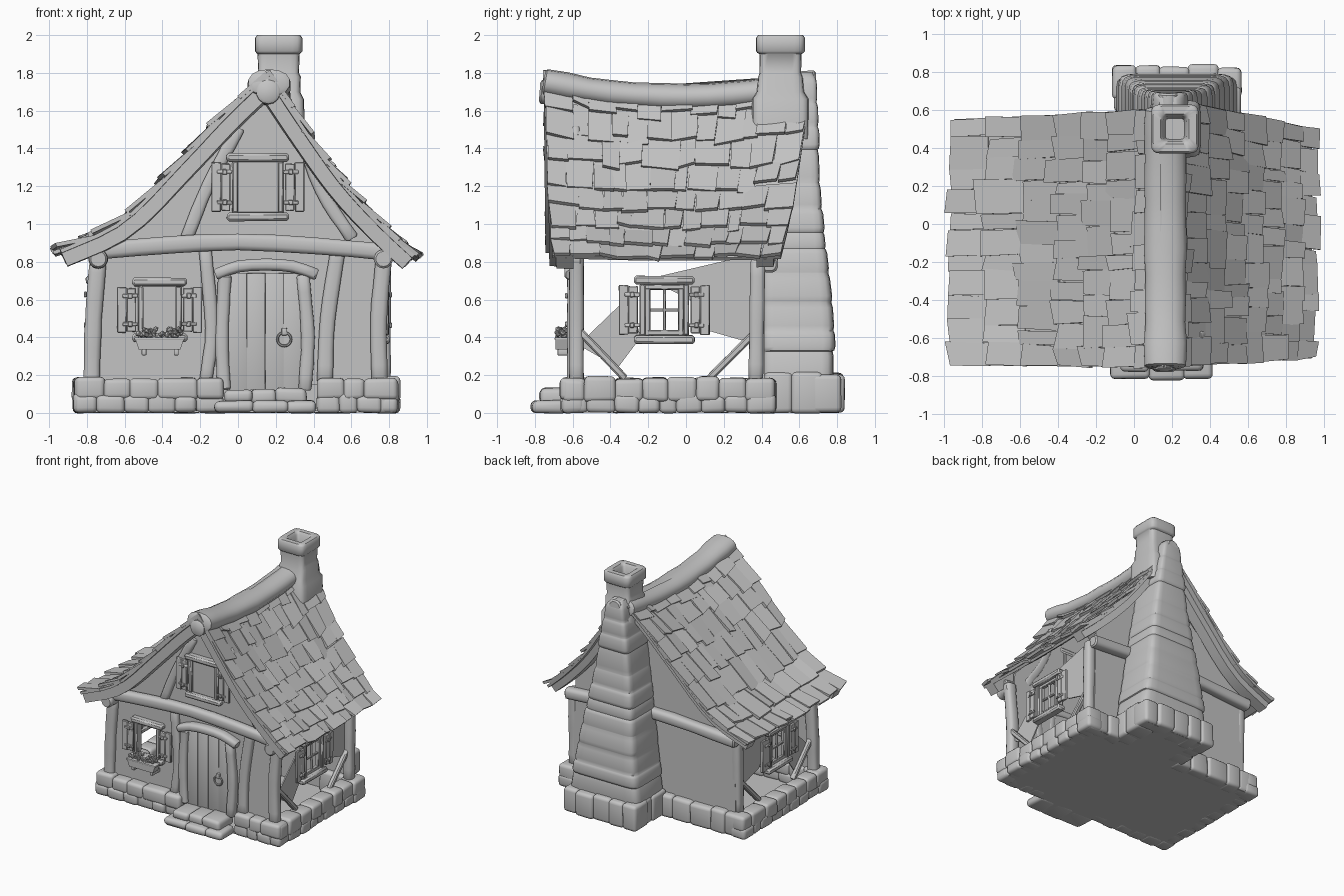
import bpy, bmesh, math, random
from mathutils import Vector, Matrix

if "Cube" in bpy.data.objects:
    bpy.data.objects.remove(bpy.data.objects["Cube"])

random.seed(4)
R = random.uniform
MAT = bpy.data.materials.new("plain_grey")
MAT.diffuse_color = (0.55, 0.55, 0.55, 1)
MAT.use_nodes = True
MAT.node_tree.nodes["Principled BSDF"].inputs["Base Color"].default_value = MAT.diffuse_color


def finish(bm, name, angle=40):
    bmesh.ops.recalc_face_normals(bm, faces=bm.faces)
    me = bpy.data.meshes.new(name)
    bm.to_mesh(me)
    bm.free()
    me.materials.append(MAT)
    me.shade_smooth()
    me.set_sharp_from_angle(angle=math.radians(angle))
    ob = bpy.data.objects.new(name, me)
    bpy.context.collection.objects.link(ob)


def box(bm, lo, hi, bevel=0.0, jit=0.0, mat=Matrix(), seg=2):
    lo, hi = Vector(lo), Vector(hi)
    m = Matrix.Translation((lo + hi) / 2) @ Matrix.Diagonal((*(hi - lo), 1))
    vs = bmesh.ops.create_cube(bm, size=1, matrix=mat @ m)["verts"]
    for v in vs:
        v.co += Vector((R(-jit, jit), R(-jit, jit), R(-jit, jit)))
    if bevel:
        es = list({e for v in vs for e in v.link_edges})
        bmesh.ops.bevel(bm, geom=es, offset=bevel, segments=seg, profile=0.5, affect='EDGES')


def loft(bm, rings):
    vr = [[bm.verts.new(p) for p in r] for r in rings]
    n = len(vr[0])
    for a, b in zip(vr, vr[1:]):
        for i in range(n):
            bm.faces.new((a[i], a[(i + 1) % n], b[(i + 1) % n], b[i]))
    bm.faces.new(vr[0])
    bm.faces.new(vr[-1])


def curve(pts, t):
    """Smooth curve through points, t from 0 to 1."""
    p = [Vector(q) for q in pts]
    p = [2 * p[0] - p[1]] + p + [2 * p[-1] - p[-2]]
    n = len(p) - 3
    i = min(int(max(t, 0) * n), n - 1)
    u = t * n - i
    a, b, c, d = p[i:i + 4]
    return 0.5 * (2 * b + (c - a) * u + (2 * a - 5 * b + 4 * c - d) * u * u + (3 * b - a - 3 * c + d) * u ** 3)


def section(n, power):
    out = []
    for k in range(n):
        a = 2 * math.pi * (k + 0.5) / n
        c, s = math.cos(a), math.sin(a)
        out.append((math.copysign(abs(c) ** power, c), math.copysign(abs(s) ** power, s)))
    return out


def log(bm, pts, rw, rd=None, n=12, power=0.65, steps=8):
    """Bent log with slightly rounded ends."""
    rd = rd or rw
    ts = [0, 0] + [k / steps for k in range(1, steps)] + [1, 1]
    rings = []
    for i, t in enumerate(ts):
        c = curve(pts, t)
        d = (curve(pts, min(t + .02, 1)) - curve(pts, max(t - .02, 0))).normalized()
        ref = Vector((0, 0, 1)) if abs(d.y) > 0.8 else Vector((0, 1, 0))
        u = d.cross(ref).normalized()
        w = u.cross(d)
        k = 0.8 if i in (0, len(ts) - 1) else R(0.95, 1.05)
        if k == 0.8:
            c = c + d * (-0.01 if i == 0 else 0.01)
        rings.append([c + u * rw * k * x + w * rd * k * y for x, y in section(n, power)])
    loft(bm, rings)


def prism(bm, pts, axis, a, b):
    """Extrude a flat outline along x (0), y (1) or z (2)."""
    def put(p, h):
        q = list(p)
        q.insert(axis, h)
        return q
    loft(bm, [[put(p, a) for p in pts], [put(p, b) for p in pts]])


# ---- roof shape: side -1 left, +1 right; t runs from ridge to eave
PROF = {-1: [(.16, 1.81), (-.07, 1.59), (-.31, 1.335), (-.62, 1.025), (-.965, .86)],
        1: [(.16, 1.81), (.36, 1.51), (.56, 1.23), (.76, 1.01), (.95, .83)]}


def sag(y):
    return -0.08 * max(0, 1 - ((y + .03) / .72) ** 2)


def roof(side, t, y, off=0.0):
    p = curve(PROF[side], t)
    d = curve(PROF[side], t + .02) - curve(PROF[side], t - .02)
    nrm = Vector((-d.y, d.x)).normalized() * side
    p = p + nrm * off
    return Vector((p.x, y, p.y + sag(y) * (1 - .8 * t)))


def y_front(s, t):
    return -.755 + (.05 if s > 0 else .012) * t


def y_back(s, t):
    return .67 - .17 * t if s > 0 else .61 - .06 * t


def strip(bm, s, ya, yb, top, bot, n=14):
    """Curved slab under the roof surface, between two y limits."""
    rings = []
    for k in range(n + 1):
        t = k / n * .985
        a, b = ya(s, t), yb(s, t)
        ys = [a + (b - a) * j / 6 for j in range(7)]
        rings.append([roof(s, t, y, top) for y in ys] + [roof(s, t, y, bot) for y in reversed(ys)])
    loft(bm, rings)


for s, side, rows in ((-1, "left", 7), (1, "right", 8)):
    bm = bmesh.new()
    strip(bm, s, y_front, y_back, -.004, -.025)
    finish(bm, side + "_roof_deck")
    # warped shingles with uneven edges
    bm = bmesh.new()
    for i in range(rows):
        n = random.choice((10, 11, 12))
        cuts = [(j + (R(-.28, .28) if 0 < j < n else 0)) / n for j in range(n + 1)]
        for a, b in zip(cuts, cuts[1:]):
            t0, t1 = i / rows, (i + 1.15) / rows + R(-.025, .02)
            if i == rows - 1:
                t1 = 1.0 + R(-.012, .006)
            vs = []
            for t, lift in ((t0, 0), (t1, R(.012, .03))):
                for f in (a, b):
                    y = y_front(s, t) + (y_back(s, t) - y_front(s, t)) * f + R(-.008, .008)
                    tt = t + (R(-.012, .012) if lift else 0)
                    l = lift + R(-.008, .012)
                    vs.append((roof(s, tt, y, l), roof(s, tt, y, l - .022)))
            top, low = [v[0] for v in vs], [v[1] for v in vs]
            loft(bm, [[top[0], top[1], top[3], top[2]], [low[0], low[1], low[3], low[2]]])
    finish(bm, side + "_shingles", 30)
    # rafters at both gable ends
    bm = bmesh.new()
    strip(bm, s, lambda s, t: y_front(s, t) + .02, lambda s, t: y_front(s, t) + .11, -.02, -.10)
    strip(bm, s, lambda s, t: y_back(s, t) - .13, lambda s, t: y_back(s, t) - .04, -.02, -.08)
    finish(bm, side + "_rafters")

# ridge cap and ridge pole
bm = bmesh.new()
log(bm, [(.165, y, 1.75 + sag(y)) for y in (-.745, -.4, 0, .35, .6)], .112, .072, 14, .9, 12)
log(bm, [(.16, -.765, 1.70), (.16, -.5, 1.68)], .062, .062, 14, 1)
log(bm, [(.18, .45, 1.74), (.18, .68, 1.755)], .06, .06, 12, 1)
finish(bm, "ridge_pole")


# ---- walls
def gable(z0, y):
    pts = []
    for s, order in ((-1, range(20, -1, -1)), (1, range(1, 21))):
        for k in order:
            p = roof(s, k / 20, y, -.04)
            if -.75 < p.x < .75:
                pts.append((p.x, p.z))
    return [(-.75, z0)] + pts + [(.75, z0)]


bm = bmesh.new()
prism(bm, gable(.68, -.58), 1, -.58, -.565)
for x0, x1, z0, z1 in ((-.75, -.52, .15, .68), (-.30, .75, .15, .68), (-.52, -.30, .15, .42)):
    box(bm, (x0, -.58, z0), (x1, -.565, z1))
finish(bm, "front_wall")
bm = bmesh.new()
prism(bm, gable(.15, .42), 1, .40, .415)
finish(bm, "back_wall")
bm = bmesh.new()
for x in (-.75, .74):
    prism(bm, [(-.57, .36), (-.3, .62), (-.24, .4), (-.36, .24)], 0, x, x + .01)
    prism(bm, [(-.2, .71), (.27, .82), (.38, .82), (.38, .36), (.1, .44), (.02, .6)], 0, x, x + .01)
finish(bm, "side_walls")

# ---- timber frame
bm = bmesh.new()
log(bm, [(-.72, -.61, .86), (-.35, -.61, .89), (0, -.61, .905), (.4, -.61, .885), (.8, -.61, .85)], .045, .04)
log(bm, [(-.77, .44, .79), (0, .44, .83), (.78, .44, .79)], .045)
for x in (-.74, .77):
    log(bm, [(x, -.68, .815), (x, -.56, .815)], .05, .05, 14, 1)
    log(bm, [(x, .37, .18), (x, .38, .8)], .04)
log(bm, [(-.775, -.58, .17), (-.765, -.58, .5), (-.74, -.58, .82)], .045, .04)
log(bm, [(.75, -.58, .17), (.745, -.58, .5), (.775, -.58, .85)], .045, .04)
log(bm, [(-.17, -.59, .17), (-.14, -.59, .45), (-.175, -.59, .88)], .035, .03)
log(bm, [(.46, -.59, .17), (.475, -.59, .5), (.535, -.59, .9)], .042, .03)
log(bm, [(-.27, -.585, .93), (-.16, -.585, 1.2), (0, -.585, 1.5)], .035, .025)
log(bm, [(.6, -.585, .93), (.44, -.585, 1.18), (.33, -.585, 1.5)], .035, .025)
for x in (-.76, .76):
    log(bm, [(x, -.56, .43), (x, -.33, .19)], .022, .02, 8)
    log(bm, [(x, .35, .41), (x, .13, .19)], .022, .02, 8)
finish(bm, "timber_frame")

# ---- door, frame and ring handle
bm = bmesh.new()
for k in range(4):
    box(bm, (-.05 + .097 * k, -.6, .12), (.047 + .097 * k, -.57, .74), .002, .001)
finish(bm, "door")
bm = bmesh.new()
log(bm, [(-.075, -.595, .13), (-.085, -.595, .4), (-.07, -.595, .72)], .036, .035)
log(bm, [(.355, -.595, .13), (.37, -.595, .4), (.345, -.595, .72)], .036, .035)
log(bm, [(-.11, -.6, .735), (0, -.6, .775), (.15, -.6, .785), (.29, -.6, .775), (.41, -.6, .735)], .032, .045)
finish(bm, "door_frame")
bm = bmesh.new()
log(bm, [(.245 + .036 * math.sin(a * math.pi / 6), -.612, .39 + .036 * math.cos(a * math.pi / 6))
         for a in range(13)], .007, .007, 8, 1, 20)
box(bm, (.23, -.622, .41), (.26, -.595, .45), .006)
finish(bm, "door_ring")


# ---- windows: local x along the wall, -y outward
def window(name, loc, rot, w, h, style):
    bm = bmesh.new()
    m = Matrix.Translation(loc) @ Matrix.Rotation(rot, 4, 'Z')

    def b(u0, v0, u1, v1, d0, d1, bev=.006):
        box(bm, (u0, -d1, v0), (u1, -d0, v1), bev, .002, m, 1)
    b(-w - .03, h, w + .03, h + .045, -.03, .045, .012)
    b(-w - .03, -h - .045, w + .03, -h, -.03, .045, .012)
    for s in (-1, 1):
        b(min(s * w, s * (w - .03)), -h, max(s * w, s * (w - .03)), h, -.03, .03)
        for k in range(2):
            u = s * (w + .035 + .05 * k)
            b(u - .025, -h + .01 - .006 * k, u + .025, h - .01 + .006 * k, .015, .037, .004)
        for v in (-.6 * h, .6 * h):
            u = s * (w + .04)
            b(u - .04, v - .01, u + .04, v + .01, .035, .044, .003)
            b(u - .012, v - .014, u + .012, v + .014, .04, .055, .004)
    if style == "closed":
        b(-w, -h, w, h, -.02, .012, .003)
    elif style == "casement":
        for s in (-1, 1):
            b(s * (w - .042) - .014, -h, s * (w - .042) + .014, h, -.015, .015, .004)
            b(-w, s * (h - .014) - .014, w, s * (h - .014) + .014, -.015, .015, .004)
        b(-.007, -h, .007, h, -.01, .01, .003)
        b(-w, -.007, w, .007, -.01, .01, .003)
    finish(bm, name)


window("gable_window", (.105, -.585, 1.195), 0, .135, .135, "closed")
window("front_window", (-.415, -.585, .545), 0, .115, .125, "open")
window("right_window", (.76, -.115, .545), math.pi / 2, .13, .135, "casement")
window("left_window", (-.76, -.115, .545), -math.pi / 2, .13, .135, "casement")

# ---- flower box
bm = bmesh.new()
prism(bm, [(-.525, .335), (-.305, .335), (-.285, .395), (-.545, .395)], 1, -.69, -.62)
box(bm, (-.55, -.695, .385), (-.28, -.61, .4), .004)
for x in (-.51, -.34):
    box(bm, (x, -.68, .305), (x + .025, -.58, .337), .004)
finish(bm, "flower_box")
bm = bmesh.new()
for k in range(70):
    c = Vector((R(-.53, -.3), R(-.685, -.625), R(.395, .445)))
    bmesh.ops.create_icosphere(bm, subdivisions=1, radius=R(.01, .017), matrix=Matrix.Translation(c))
finish(bm, "flowers")


# ---- stone footing
def stones(bm, axis, a, b, c0, c1, z0, z1, n):
    cuts = [a + (b - a) * (k + (R(-.22, .22) if 0 < k < n else 0)) / n for k in range(n + 1)]
    for p, q in zip(cuts, cuts[1:]):
        e, g = R(-.01, .008), R(-.012, .005)
        p, q = p - .004, q + .004
        lo, hi = ((p, c0 + e, z0), (q, c1 - e, z1 + g)) if axis == 0 else ((c0 + e, p, z0), (c1 - e, q, z1 + g))
        box(bm, lo, hi, .026, .004, seg=3)


bm = bmesh.new()
for a, b, n in ((-.86, -.08, 5), (.42, .84, 3)):
    stones(bm, 0, a, b, -.66, -.54, .07, .19, n)
    stones(bm, 0, a, b, -.66, -.54, 0, .10, n + 1)
for x0, x1 in ((-.87, -.74), (.72, .85)):
    stones(bm, 1, -.65, .47, x0, x1, .06, .19, 8)
    stones(bm, 1, -.65, .47, x0, x1, 0, .10, 9)
stones(bm, 0, -.85, -.05, .36, .47, 0, .19, 5)
stones(bm, 0, .5, .84, .36, .47, 0, .19, 2)
finish(bm, "stone_footing", 60)
bm = bmesh.new()
box(bm, (-.84, -.64, .002), (.82, .45, .012))
box(bm, (-.1, -.8, .002), (.39, -.64, .012))
finish(bm, "floor")
bm = bmesh.new()
stones(bm, 0, -.12, .41, -.82, -.62, 0, .065, 3)
stones(bm, 0, -.07, .36, -.77, -.57, .05, .13, 3)
finish(bm, "door_steps", 60)

# ---- chimney
bm = bmesh.new()
stones(bm, 0, -.11, .56, .66, .83, 0, .21, 5)
for x0, x1 in ((-.11, .06), (.39, .56)):
    stones(bm, 1, .42, .72, x0, x1, 0, .21, 2)
box(bm, (-.08, .4, .002), (.53, .8, .19))
finish(bm, "chimney_footing", 60)


def ring(cx, cy, rx, ry, z, power=.3):
    return [(cx + rx * x, cy + ry * y, z) for x, y in section(20, power)]


# shallow uneven courses that lean in towards the ridge
BACK = [(.785, 0), (.78, 0), (.745, 0), (.715, 0), (.70, 0), (.69, 0)]
bm = bmesh.new()
rings, n = [], 12
cuts = [(i + (R(-.25, .25) if 0 < i < n else 0)) / n for i in range(n + 1)]
for a, b in zip(cuts, cuts[1:]):
    grow = R(-.005, .007)
    for f, g in ((.02, -.005), (.2, 0), (.8, 0), (.98, -.005)):
        t = a + (b - a) * f
        yb = curve(BACK, t).x + g + grow
        hw = .325 - .245 * t + g + grow
        rings.append(ring(.225 - .04 * t, (yb + .40) / 2, hw, (yb - .40) / 2, .18 + 1.59 * t, .22))
rings.append(ring(.182, .54, .05, .13, 1.805, .4))
loft(bm, rings)
finish(bm, "chimney_breast", 50)
bm = bmesh.new()
loft(bm, [ring(.215, .5, a, b, z) for a, b, z in (
    (.14, .15, 1.45), (.135, .15, 1.66), (.115, .125, 1.70), (.118, .118, 1.78), (.108, .11, 1.80),
    (.112, .112, 1.90), (.118, .122, 1.905), (.126, .13, 1.915), (.126, .13, 1.985), (.115, .12, 2.0),
    (.075, .08, 2.0), (.06, .065, 1.98), (.05, .055, 1.92))])
finish(bm, "chimney_stack", 50)
